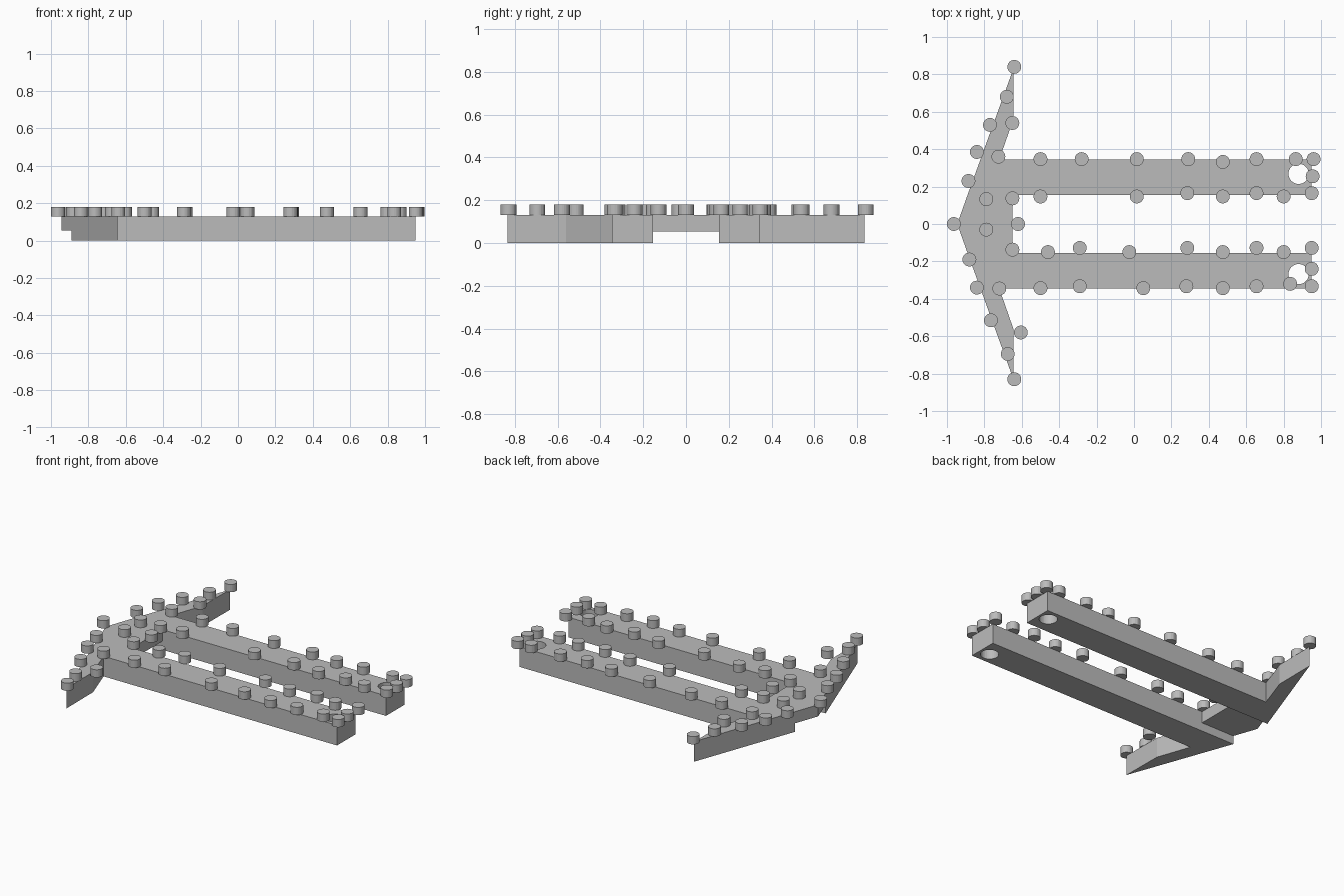
import bpy
import bmesh

cube = bpy.data.objects.get("Cube")
if cube:
    bpy.data.objects.remove(cube, do_unlink=True)

TOP = 0.13            # upper surface of the frame
BRIDGE_BASE = 0.055   # underside of the raised bridge
STUD_RADIUS = 0.037
STUD_HEIGHT = 0.05

grey = bpy.data.materials.new("plain grey")
grey.use_nodes = True
colour = (0.5, 0.5, 0.5, 1)
grey.diffuse_color = colour
grey.node_tree.nodes["Principled BSDF"].inputs["Base Color"].default_value = colour


def finish(name, bm):
    """Turn a bmesh into a named, coloured object."""
    bmesh.ops.recalc_face_normals(bm, faces=bm.faces)
    mesh = bpy.data.meshes.new(name)
    bm.to_mesh(mesh)
    bm.free()
    mesh.materials.append(grey)
    obj = bpy.data.objects.new(name, mesh)
    bpy.context.scene.collection.objects.link(obj)
    return obj


def add_prism(name, outline, bottom, top):
    """Extrude a flat outline straight up."""
    bm = bmesh.new()
    base = bm.faces.new([bm.verts.new((x, y, bottom)) for x, y in outline])
    result = bmesh.ops.extrude_face_region(bm, geom=[base], use_keep_orig=True)
    raised = [v for v in result["geom"] if isinstance(v, bmesh.types.BMVert)]
    bmesh.ops.translate(bm, verts=raised, vec=(0, 0, top - bottom))
    return finish(name, bm)


def add_cylinder(name, x, y, bottom, top, radius, sides):
    """Upright capped cylinder with its origin on its axis."""
    bm = bmesh.new()
    bmesh.ops.create_cone(bm, cap_ends=True, segments=sides, radius1=radius,
                          radius2=radius, depth=top - bottom)
    obj = finish(name, bm)
    obj.location = (x, y, (bottom + top) / 2)
    return obj


def drill(target, x, y, radius):
    """Cut a round through hole."""
    cutter = add_cylinder(target.name + "_hole_cutter", x, y, -TOP, TOP * 2, radius, 32)
    cutter.hide_render = True
    cutter.hide_viewport = True
    cut = target.modifiers.new("through_hole", "BOOLEAN")
    cut.operation = "DIFFERENCE"
    cut.solver = "EXACT"
    cut.object = cutter


# Long arms, each with its swept wing, mirrored across the middle
arm_outline = [(-0.89, 0.155), (-0.643, 0.835), (-0.645, 0.56),
               (-0.72, 0.345), (0.95, 0.345), (0.95, 0.155)]
for side, sign in (("left", 1), ("right", -1)):
    arm = add_prism(side + "_arm_and_wing",
                    [(x, y * sign) for x, y in arm_outline], 0, TOP)
    drill(arm, 0.88, 0.268 * sign, 0.054)

# Thinner pointed bridge joining the arms
add_prism("bridge", [(-0.945, 0), (-0.89, 0.155), (-0.65, 0.155),
                     (-0.65, -0.155), (-0.89, -0.155)], BRIDGE_BASE, TOP)


def add_stud(group, x, y):
    add_cylinder(group + "_stud", x, y, TOP, TOP + STUD_HEIGHT, STUD_RADIUS, 24)


def stud_row(group, y, xs, offset=0.0, shifted=()):
    """Studs along an arm edge; the ones in shifted sit offset from the row."""
    for x in xs:
        add_stud(group, x, y)
    for x in shifted:
        add_stud(group, x, y + offset)


# Studs along both edges of each arm
stud_row("left_outer", 0.347, (-0.5, -0.28, 0.015, 0.29, 0.655, 0.865, 0.96),
         -0.015, (0.475,))
stud_row("left_inner", 0.147, (-0.5, 0.015, 0.475, 0.8),
         0.018, (0.285, 0.655, 0.95))
stud_row("right_inner", -0.15, (-0.46, -0.025, 0.475, 0.8),
         0.022, (-0.29, 0.285, 0.655, 0.95))
stud_row("right_outer", -0.343, (-0.5, 0.05, 0.475),
         0.01, (-0.29, 0.28, 0.655, 0.95))
add_stud("right_outer", 0.835, -0.32)
add_stud("left_tip", 0.955, 0.255)
add_stud("right_tip", 0.95, -0.24)

# Studs scattered over the wings and the bridge
for x, y in [(-0.64, 0.84), (-0.68, 0.68), (-0.77, 0.53), (-0.65, 0.54),
             (-0.84, 0.385), (-0.725, 0.36), (-0.885, 0.23)]:
    add_stud("left_wing", x, y)
for x, y in [(-0.88, -0.19), (-0.84, -0.34), (-0.72, -0.345), (-0.765, -0.515),
             (-0.605, -0.58), (-0.675, -0.695), (-0.64, -0.83)]:
    add_stud("right_wing", x, y)
for x, y in [(-0.963, 0), (-0.79, 0.133), (-0.79, -0.03), (-0.65, 0.137),
             (-0.62, 0), (-0.65, -0.137)]:
    add_stud("bridge", x, y)
